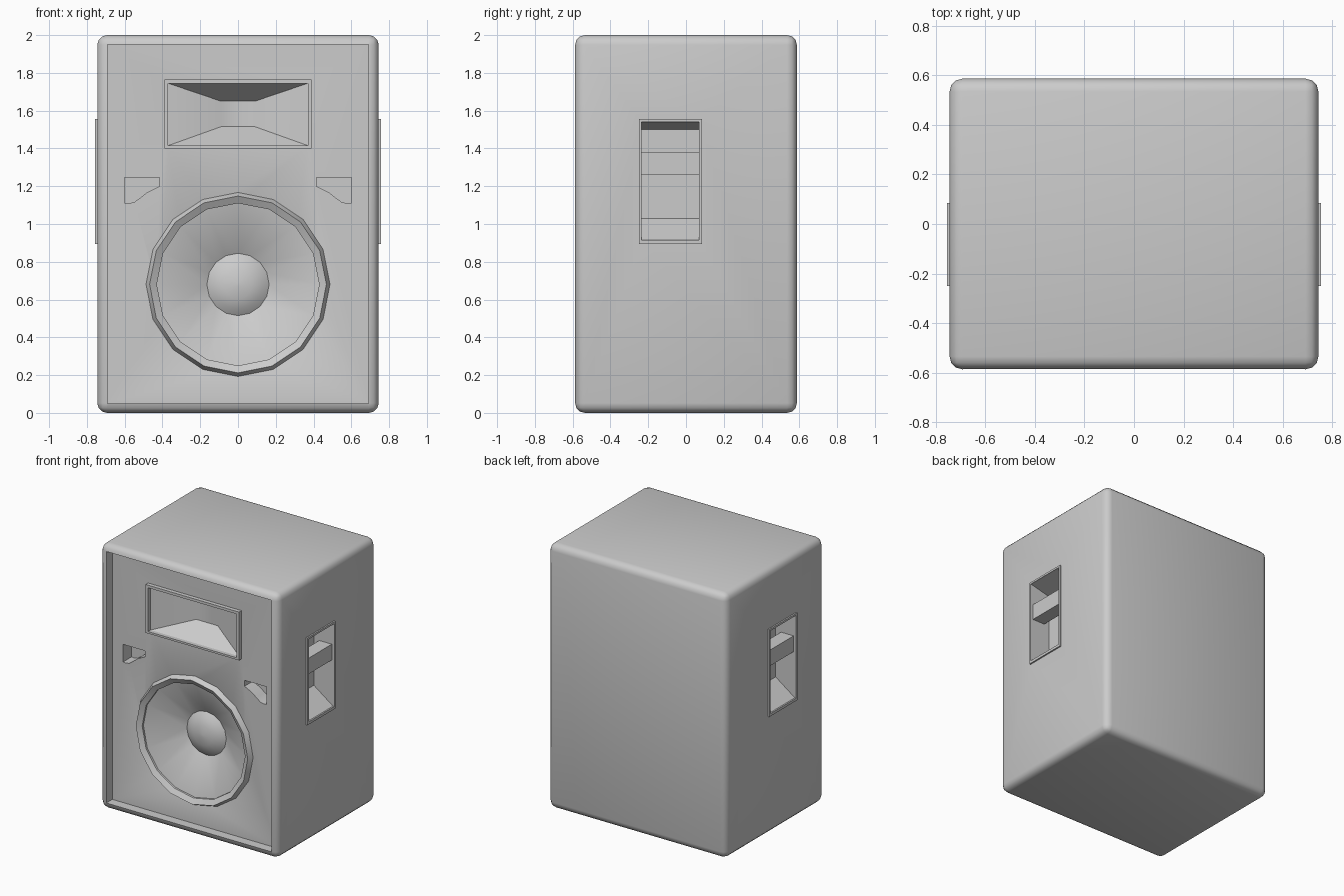
import bpy, bmesh, math

if "Cube" in bpy.data.objects:
    bpy.data.objects.remove(bpy.data.objects["Cube"])


def loft(name, loops, closed=False, cap=True):
    """Bridge successive point loops; optionally join last to first or cap the ends."""
    bm = bmesh.new()
    rings = [[bm.verts.new(p) for p in loop] for loop in loops]
    n = len(rings[0])
    pairs = list(zip(rings, rings[1:])) + ([(rings[-1], rings[0])] if closed else [])
    for a, b in pairs:
        for i in range(n):
            j = (i + 1) % n
            bm.faces.new((a[i], a[j], b[j], b[i]))
    if cap and not closed:
        bm.faces.new(rings[0])
        bm.faces.new(rings[-1])
    bmesh.ops.recalc_face_normals(bm, faces=bm.faces)
    mesh = bpy.data.meshes.new(name)
    bm.to_mesh(mesh)
    bm.free()
    ob = bpy.data.objects.new(name, mesh)
    bpy.context.collection.objects.link(ob)
    return ob


def rect_xz(x, z0, z1, y):
    return [(-x, y, z0), (x, y, z0), (x, y, z1), (-x, y, z1)]


def rect_yz(y0, y1, z0, z1, x):
    return [(x, y0, z0), (x, y1, z0), (x, y1, z1), (x, y0, z1)]


def circle(r, y, z=0.68, n=16):
    return [(r * math.cos(2 * math.pi * i / n), y, z + r * math.sin(2 * math.pi * i / n))
            for i in range(n)]


def apply_mod(ob, kind, **settings):
    mod = ob.modifiers.new(kind, kind)
    for key, value in settings.items():
        setattr(mod, key, value)
    bpy.context.view_layer.objects.active = ob
    bpy.ops.object.modifier_apply(modifier=mod.name)


def cut(ob, cutter):
    cutter.hide_render = True
    apply_mod(ob, 'BOOLEAN', operation='DIFFERENCE', solver='EXACT', object=cutter)
    bpy.data.objects.remove(cutter)


BAFFLE = -0.515

# Rounded cabinet with a recessed front baffle
cabinet = loft("cabinet", [rect_xz(0.745, 0, 2, -0.587), rect_xz(0.745, 0, 2, 0.587)])
apply_mod(cabinet, 'BEVEL', width=0.052, segments=3, limit_method='NONE')
cut(cabinet, loft("recess_cutter", [rect_xz(0.69, 0.05, 1.95, -0.7),
                                    rect_xz(0.69, 0.05, 1.95, BAFFLE)]))

# Horn throat
cut(cabinet, loft("horn_cutter", [rect_xz(0.37, 1.415, 1.745, -0.6),
                                  rect_xz(0.37, 1.415, 1.745, BAFFLE),
                                  rect_xz(0.09, 1.515, 1.65, -0.37)]))

# Woofer cone with domed dust cap
cut(cabinet, loft("cone_cutter", [circle(0.43, -0.6), circle(0.43, BAFFLE),
                                  circle(0.165, -0.375), circle(0.13, -0.40),
                                  circle(0.075, -0.42), circle(0.01, -0.427)]))

# Ports and side handle pockets, mirrored
port = [(0.60, 1.245), (0.415, 1.245), (0.415, 1.2), (0.48, 1.168),
        (0.515, 1.14), (0.55, 1.115), (0.575, 1.11), (0.60, 1.112)]
pocket = [(0.8, 0.915), (0.745, 0.915), (0.585, 1.03),
          (0.585, 1.50), (0.745, 1.54), (0.8, 1.54)]
for s in (1, -1):
    cut(cabinet, loft("port_cutter", [[(s * x, y, z) for x, z in port]
                                      for y in (-0.6, BAFFLE + 0.1)]))
    cut(cabinet, loft("pocket_cutter", [[(s * x, y, z) for x, z in pocket]
                                        for y in (-0.235, 0.07)]))

# Horn frame
loft("horn_frame", [rect_xz(0.39, 1.40, 1.765, BAFFLE), rect_xz(0.39, 1.40, 1.765, -0.545),
                    rect_xz(0.37, 1.415, 1.745, -0.545), rect_xz(0.37, 1.415, 1.745, BAFFLE)],
     cap=False)

# Woofer ring and surround
ring = loft("woofer_ring", [circle(0.487, BAFFLE), circle(0.468, -0.552),
                            circle(0.43, -0.53), circle(0.43, BAFFLE)], cap=False)

# Handle frames and grip bars
for s, side in ((1, "right"), (-1, "left")):
    loft("handle_frame_" + side,
         [rect_yz(-0.25, 0.085, 0.895, 1.555, s * 0.745),
          rect_yz(-0.25, 0.085, 0.895, 1.555, s * 0.756),
          rect_yz(-0.235, 0.07, 0.915, 1.54, s * 0.756),
          rect_yz(-0.235, 0.07, 0.915, 1.54, s * 0.745)], cap=False)
    loft("handle_grip_" + side, [rect_yz(-0.235, 0.07, 1.26, 1.38, s * 0.63),
                                 rect_yz(-0.235, 0.07, 1.26, 1.38, s * 0.735)], cap=True)

# Smooth shading on curved parts
bpy.ops.object.select_all(action='DESELECT')
for ob in (cabinet, ring):
    ob.select_set(True)
bpy.context.view_layer.objects.active = cabinet
bpy.ops.object.shade_smooth_by_angle(angle=math.radians(32))
